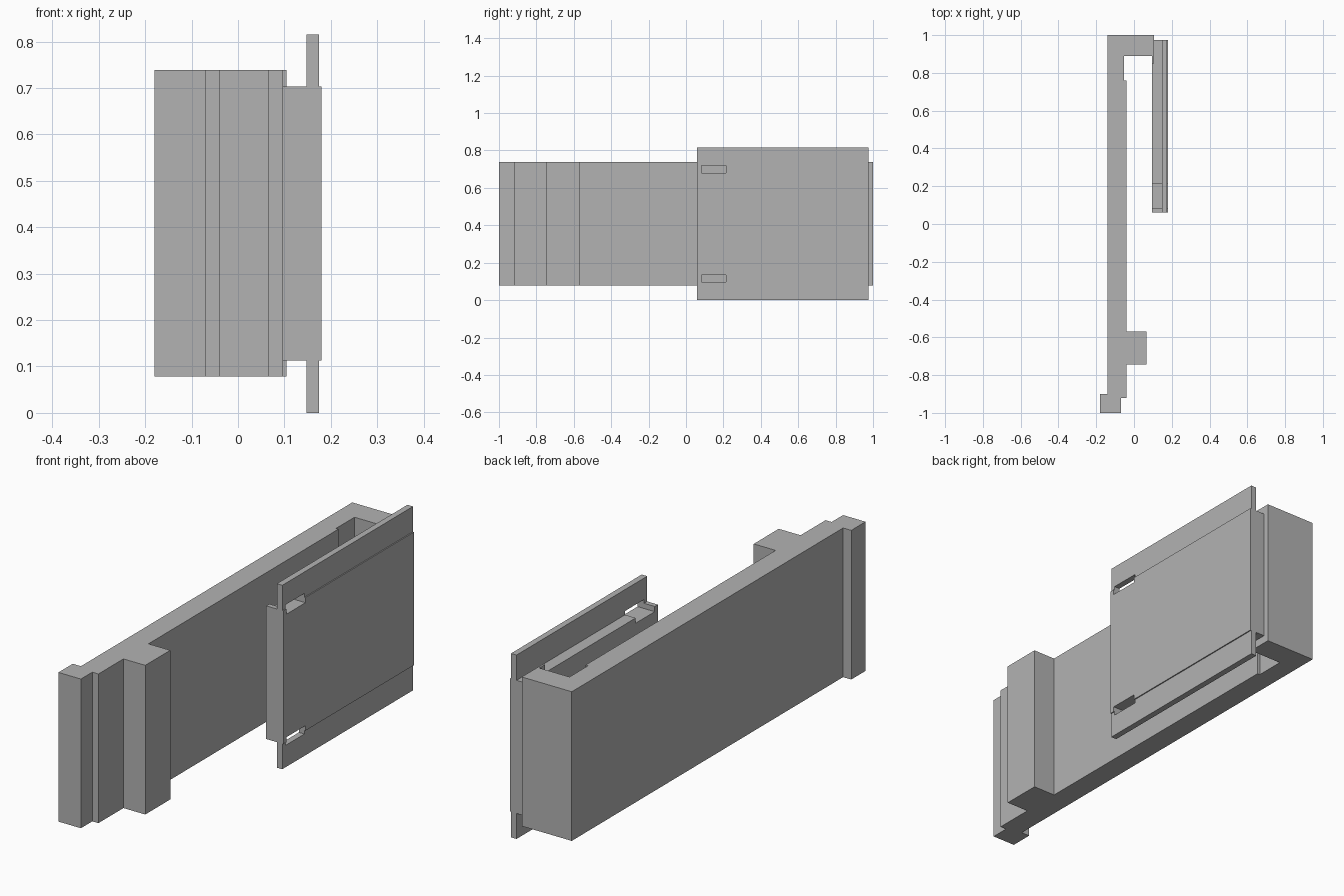
import bpy
import bmesh
from mathutils import Vector

cube = bpy.data.objects.get("Cube")
if cube:
    bpy.data.objects.remove(cube, do_unlink=True)

grey = bpy.data.materials.new("plain grey")
grey.use_nodes = True
colour = (0.45, 0.45, 0.45, 1)
grey.diffuse_color = colour
grey.node_tree.nodes["Principled BSDF"].inputs["Base Color"].default_value = colour


def prism(name, outline, height):
    """Extrude a flat outline straight up from its own plane."""
    bm = bmesh.new()
    face = bm.faces.new([bm.verts.new(p) for p in outline])
    new = bmesh.ops.extrude_face_region(bm, geom=[face])["geom"]
    verts = [v for v in new if isinstance(v, bmesh.types.BMVert)]
    bmesh.ops.translate(bm, verts=verts, vec=Vector((0, 0, height)))
    bmesh.ops.recalc_face_normals(bm, faces=bm.faces)
    mesh = bpy.data.meshes.new(name)
    bm.to_mesh(mesh)
    bm.free()
    mesh.materials.append(grey)
    obj = bpy.data.objects.new(name, mesh)
    bpy.context.collection.objects.link(obj)
    return obj


def block(name, x, y, z):
    corners = [(x[0], y[0]), (x[1], y[0]), (x[1], y[1]), (x[0], y[1])]
    return prism(name, [(a, b, z[0]) for a, b in corners], z[1] - z[0])


# Long wall with stepped foot, front rib and hooked back end
wall = [(-.18, -1), (-.07, -1), (-.07, -.92), (-.04, -.92), (-.04, -.745),
        (.067, -.745), (.067, -.57), (-.04, -.57), (-.04, .76), (-.052, .76),
        (-.052, .89), (.096, .89), (.096, .85), (.105, .85), (.105, 1),
        (-.14, 1), (-.14, -.9), (-.18, -.9)]
prism("hooked_wall", [(x, y, .078) for x, y in wall], .661)

# Side block that passes through the cover plate
side_block = block("side_block", (.096, .18), (.06, .975), (.113, .703))
cover_plate = block("cover_plate", (.148, .175), (.06, .975), (0, .815))

# Slots near the upper and lower front corners
for z in ((.097, .135), (.68, .72)):
    cutter = block("slot_cutter", (.05, .25), (.082, .215), z)
    cutter.hide_render = True
    for part in (side_block, cover_plate):
        cut = part.modifiers.new("slot", "BOOLEAN")
        cut.operation = "DIFFERENCE"
        cut.solver = "EXACT"
        cut.object = cutter
        bpy.context.view_layer.objects.active = part
        bpy.ops.object.modifier_apply(modifier=cut.name)
    bpy.data.objects.remove(cutter, do_unlink=True)
